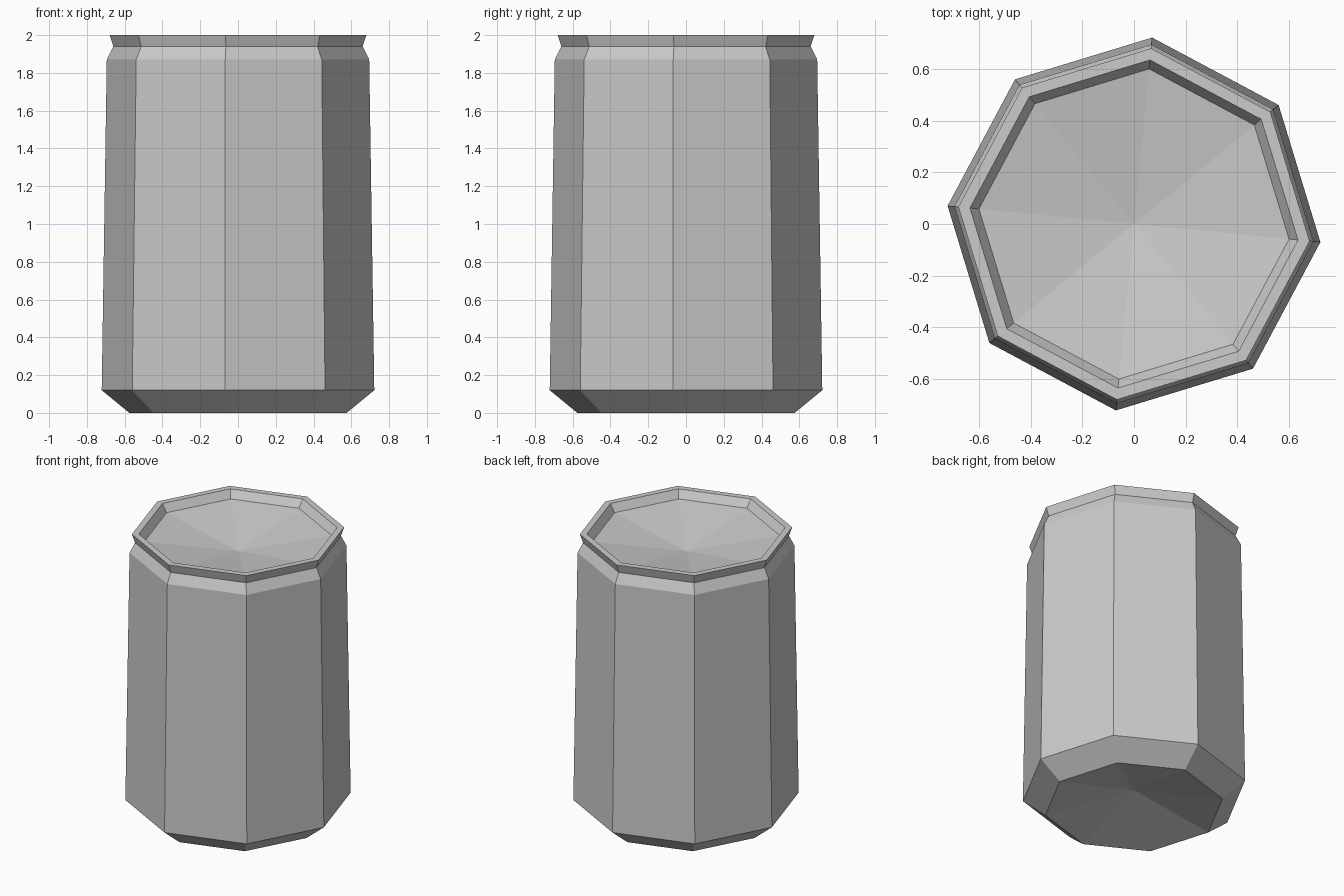
import bpy, bmesh
from math import radians, cos, sin, tau

SIDES = 8
TWIST = radians(-5.55)

cube = bpy.data.objects.get("Cube")
if cube:
    bpy.data.objects.remove(cube, do_unlink=True)

# Bare metal colour
metal = bpy.data.materials.new("light_grey_metal")
metal.use_nodes = True
grey = (0.6, 0.6, 0.6, 1.0)
metal.diffuse_color = grey
metal.node_tree.nodes["Principled BSDF"].inputs["Base Color"].default_value = grey


def lathe(name, profile):
    """Turn (radius, height) points, ordered bottom-out-up-in, into a flat faceted shell."""
    bm = bmesh.new()
    rings = []
    for r, z in profile:
        if r == 0:
            rings.append([bm.verts.new((0, 0, z))] * SIDES)
        else:
            angles = [TWIST + tau * i / SIDES for i in range(SIDES)]
            rings.append([bm.verts.new((r * cos(a), r * sin(a), z)) for a in angles])
    for low, high in zip(rings, rings[1:]):
        for i in range(SIDES):
            j = (i + 1) % SIDES
            corners = dict.fromkeys((low[i], low[j], high[j], high[i]))
            bm.faces.new(list(corners))
    mesh = bpy.data.meshes.new(name)
    bm.to_mesh(mesh)
    bm.free()
    mesh.materials.append(metal)
    obj = bpy.data.objects.new(name, mesh)
    bpy.context.collection.objects.link(obj)
    return obj


# Dished underside and sloping foot
lathe("can_base", [(0, 0.125), (0.578, 0), (0.725, 0.12)])

# Slightly tapered wall and shoulder
lathe("can_body", [(0.725, 0.12), (0.698, 1.87), (0.663, 1.94)])

# Flared rim with its inner lip
lathe("can_rim", [(0.663, 1.94), (0.683, 2.0), (0.638, 2.0), (0.603, 1.945)])

# Sunken lid dipping to the middle
lathe("can_lid", [(0.603, 1.945), (0, 1.857)])
